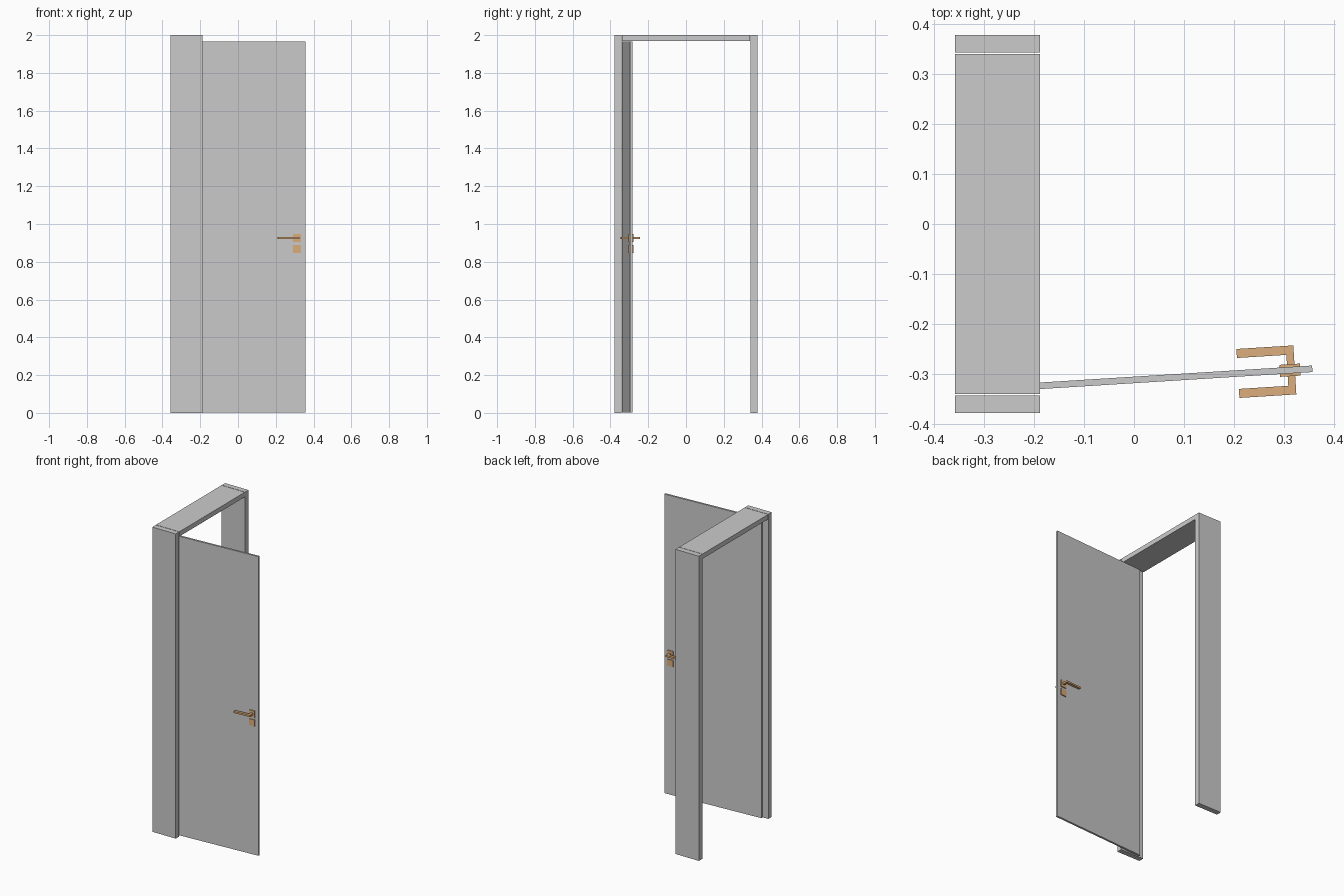
import bpy, bmesh, math
from mathutils import Matrix

if "Cube" in bpy.data.objects:
    bpy.data.objects.remove(bpy.data.objects["Cube"])

bronze = bpy.data.materials.new("bronze")
bronze.diffuse_color = (0.72, 0.42, 0.2, 1)
bronze.use_nodes = True
bronze.node_tree.nodes["Principled BSDF"].inputs["Base Color"].default_value = bronze.diffuse_color


def prism(name, pts, z0, z1, matrix=None, mat=None):
    """Extrude a plan outline from z0 to z1."""
    bm = bmesh.new()
    face = bm.faces.new([bm.verts.new((x, y, z0)) for x, y in pts])
    ext = bmesh.ops.extrude_face_region(bm, geom=[face])
    top = [v for v in ext["geom"] if isinstance(v, bmesh.types.BMVert)]
    bmesh.ops.translate(bm, verts=top, vec=(0, 0, z1 - z0))
    if matrix:
        bmesh.ops.transform(bm, matrix=matrix, verts=bm.verts)
    bmesh.ops.recalc_face_normals(bm, faces=bm.faces)
    me = bpy.data.meshes.new(name)
    bm.to_mesh(me)
    bm.free()
    ob = bpy.data.objects.new(name, me)
    bpy.context.collection.objects.link(ob)
    if mat:
        me.materials.append(mat)
    return ob


def rect(x0, x1, y0, y1):
    return [(x0, y0), (x1, y0), (x1, y1), (x0, y1)]


# Frame: two posts and a header between them
X0, X1 = -0.358, -0.188
prism("hinge_post", rect(X0, X1, -0.3775, -0.3425), 0, 2)
prism("latch_post", rect(X0, X1, 0.3425, 0.3775), 0, 2)
prism("header", rect(X0, X1, -0.3395, 0.3395), 1.969, 2)

# Open door leaf, swung slightly off the frame axis
swing = Matrix.Translation((0.018, -0.3105, 0)) @ Matrix.Rotation(math.radians(3.57), 4, 'Z')
prism("door_leaf", rect(-0.339, 0.339, -0.0065, 0.0065), 0.002, 1.965, swing)

# Handle furniture on both faces of the leaf
for side, s in (("front", -1), ("back", 1)):
    for part, z0, z1 in (("handle_plate", 0.904, 0.948), ("key_plate", 0.847, 0.889)):
        prism(f"{part}_{side}", rect(0.274, 0.315, s * 0.0065, s * 0.012), z0, z1, swing, bronze)
    # L-shaped lever: stem out of the plate, grip turned toward the hinge
    outline = [(0.304, 0.0065), (0.304, 0.049), (0.19, 0.049), (0.19, 0.031),
               (0.289, 0.031), (0.289, 0.0065)]
    prism(f"lever_{side}", [(u, s * v) for u, v in outline], 0.921, 0.932, swing, bronze)
